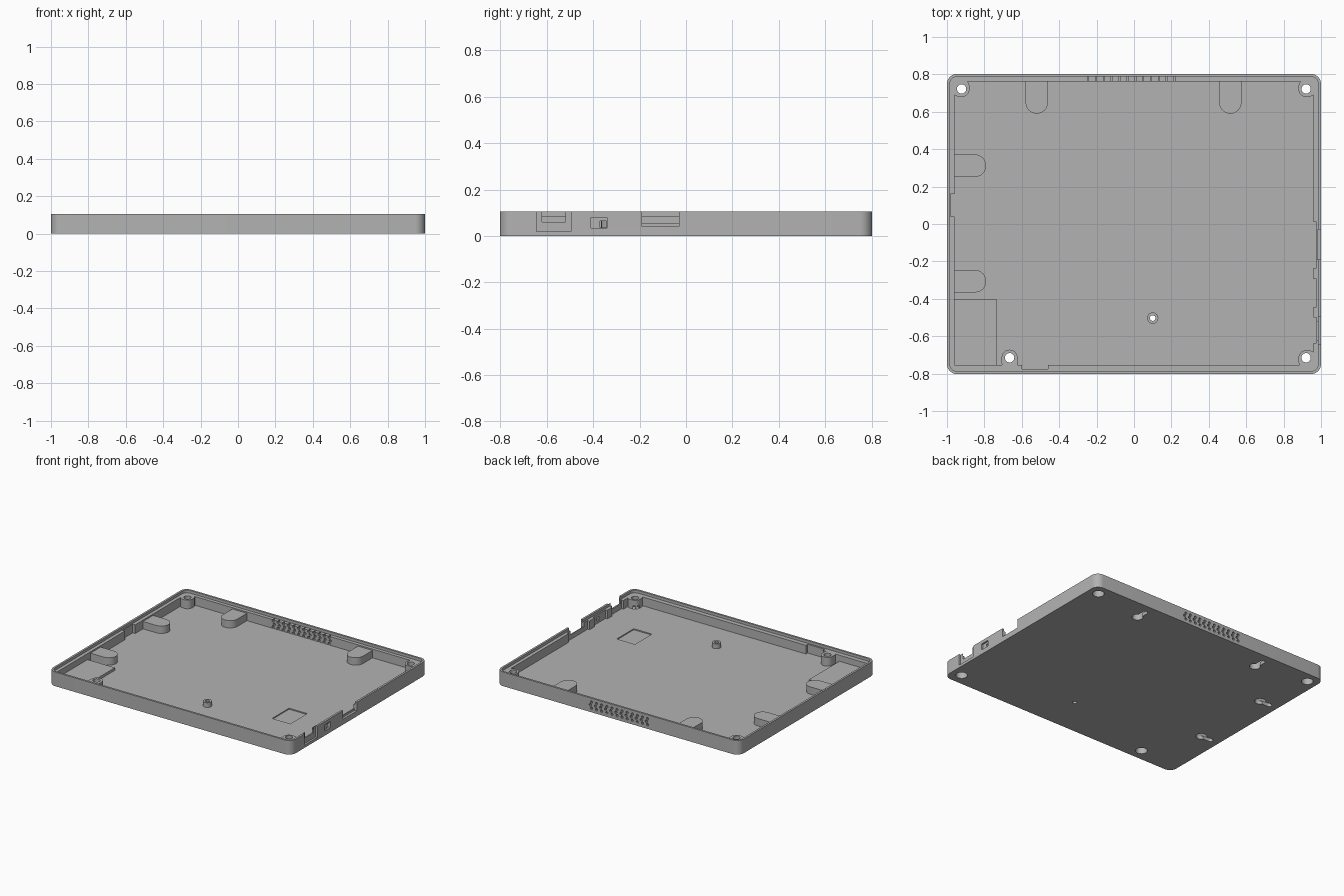
import bpy, bmesh, math
from mathutils import Vector

if "Cube" in bpy.data.objects:
    bpy.data.objects.remove(bpy.data.objects["Cube"], do_unlink=True)

grey = bpy.data.materials.new("plain_grey")
grey.use_nodes = True
colour = (0.45, 0.45, 0.45, 1)
grey.diffuse_color = colour
grey.node_tree.nodes["Principled BSDF"].inputs["Base Color"].default_value = colour

TOP, LEDGE, FLOOR = 0.105, 0.085, 0.02
HX, HY = 1.0, 0.803


def rounded(x0, x1, y0, y1, r=0.0, n=8):
    """Outline of a rectangle with rounded corners."""
    if r == 0:
        return [(x0, y0), (x1, y0), (x1, y1), (x0, y1)]
    corners = [(x1 - r, y1 - r), (x0 + r, y1 - r), (x0 + r, y0 + r), (x1 - r, y0 + r)]
    return [(cx + r * math.cos((q + i / n) * math.pi / 2),
             cy + r * math.sin((q + i / n) * math.pi / 2))
            for q, (cx, cy) in enumerate(corners) for i in range(n + 1)]


def capsule(a, b, r, n=12):
    """Outline of a slot with round ends running from a to b."""
    a, b = Vector(a), Vector(b)
    base = math.atan2((b - a).y, (b - a).x) - math.pi / 2
    ends = [(b, base), (a, base + math.pi)]
    return [(c.x + r * math.cos(t + math.pi * i / n), c.y + r * math.sin(t + math.pi * i / n))
            for c, t in ends for i in range(n + 1)]


def circle(x, y, r, n=24):
    return [(x + r * math.cos(math.tau * i / n), y + r * math.sin(math.tau * i / n))
            for i in range(n)]


def prism(name, outlines, low, high, along_y=False):
    """Extrude outlines upward, or along y when they are drawn in x and z."""
    bm = bmesh.new()
    for pts in outlines:
        place = (lambda u, v, w: (u, w, v)) if along_y else (lambda u, v, w: (u, v, w))
        bottom = [bm.verts.new(place(u, v, low)) for u, v in pts]
        top = [bm.verts.new(place(u, v, high)) for u, v in pts]
        bm.faces.new(bottom)
        bm.faces.new(top)
        for i in range(len(pts)):
            j = (i + 1) % len(pts)
            bm.faces.new((bottom[i], bottom[j], top[j], top[i]))
    bmesh.ops.recalc_face_normals(bm, faces=bm.faces)
    mesh = bpy.data.meshes.new(name)
    bm.to_mesh(mesh)
    bm.free()
    mesh.materials.append(grey)
    obj = bpy.data.objects.new(name, mesh)
    bpy.context.collection.objects.link(obj)
    return obj


tray = prism("case_tray", [rounded(-HX, HX, -HY, HY, 0.055)], 0, TOP)
bpy.context.view_layer.objects.active = tray


def combine(operation, tool):
    mod = tray.modifiers.new(tool.name, "BOOLEAN")
    mod.operation, mod.solver, mod.object = operation, "EXACT", tool
    tool.hide_render = True
    bpy.ops.object.modifier_apply(modifier=mod.name)
    bpy.data.objects.remove(tool, do_unlink=True)


def add(*args):
    combine("UNION", prism(*args))


def cut(*args, **kw):
    combine("DIFFERENCE", prism(*args, **kw))


# Main cavity and the shallow pockets in its walls
cut("cavity", [rounded(-0.96, 0.96, -0.755, 0.762)], FLOOR, 0.2)
cut("wall_pockets", [
    rounded(-0.98, -0.9, 0.04, 0.16),
    rounded(-0.6, -0.46, -0.775, -0.7),
    rounded(0.9, 0.975, -0.235, 0.01),
    rounded(0.9, 0.975, -0.445, -0.295),
    rounded(0.9, 0.975, -0.635, -0.5)], FLOOR, 0.2)
cut("floor_recess", [rounded(0.575, 0.725, -0.42, -0.22)], 0.012, 0.1)

# Raised corner platform
add("platform", [rounded(-0.97, -0.735, -0.765, -0.4)], 0.01, 0.04)

# Screw posts, trimmed later by the ledge cut
add("corner_posts", [
    rounded(-0.972, -0.88, 0.68, 0.775, 0.04),
    rounded(0.88, 0.972, 0.68, 0.775, 0.04),
    rounded(0.88, 0.972, -0.775, -0.675, 0.04)], 0.01, 0.095)
add("inner_post", [capsule((-0.665, -0.74), (-0.665, -0.715), 0.043)], 0.01, 0.095)
add("standoff", [circle(0.1, -0.503, 0.03)], 0.01, 0.055)

# Hanging pads: a hole centre and the direction of its slot
hangers = [((-0.52, 0.65), (0, 1)), ((0.515, 0.65), (0, 1)),
           ((-0.85, 0.312), (-1, 0)), ((-0.85, -0.306), (-1, 0))]
for c, d in hangers:
    c, d = Vector(c), Vector(d)
    add("pad", [capsule(c, c + d * 0.07, 0.06)], 0.01, 0.075)
    side = Vector((-d.y, d.x)) * 0.06
    a, b = c + d * 0.04, c + d * 0.12
    add("pad_root", [[tuple(p) for p in (a - side, b - side, b + side, a + side)]], 0.01, 0.075)
for c, d in hangers:
    c, d = Vector(c), Vector(d)
    cut("keyhole_entry", [circle(*c, 0.037)], -0.1, 0.06)
    cut("keyhole_slot", [capsule(c, c + d * 0.08, 0.018)], -0.1, 0.06)
    cut("keyhole_cavity", [capsule(c, c + d * 0.08, 0.037)], 0.025, 0.06)

# Thin outer lip with a lower ledge inside it
cut("ledge", [rounded(-0.985, 0.985, -0.788, 0.788, 0.04)], LEDGE, 0.2)

# Screw holes with counterbores underneath
screws = [(-0.922, 0.722), (0.92, 0.722), (0.92, -0.715), (-0.665, -0.715)]
cut("screw_holes", [circle(x, y, 0.025) for x, y in screws], -0.1, 0.2)
cut("counterbores", [circle(x, y, 0.04) for x, y in screws], -0.1, 0.045)
cut("standoff_hole", [circle(0.1, -0.503, 0.015)], -0.1, 0.2)

# Connector openings in the side: outer recesses, then through cuts
cut("large_recess", [rounded(0.986, 1.1, -0.645, -0.495)], 0.02, 0.2)
cut("large_notch", [rounded(0.9, 1.1, -0.62, -0.52)], 0.06, 0.2)
cut("switch_recess", [rounded(0.988, 1.1, -0.41, -0.34)], 0.035, 0.08)
cut("switch_hole", [rounded(0.9, 1.1, -0.37, -0.342)], 0.036, 0.065)
cut("slot_recess", [rounded(0.982, 1.1, -0.19, -0.03)], 0.04, 0.2)
cut("slot_notch", [rounded(0.9, 1.1, -0.189, -0.031)], 0.055, 0.2)

# Staggered vent holes in the back wall
vents = [circle(-0.245 + 0.042 * i + 0.01 * (row % 2), 0.03 + 0.023 * row, 0.0095, 10)
         for row in range(3) for i in range(12)]
cut("vents", vents, 0.74, 0.9, along_y=True)

tray.select_set(True)
bpy.ops.object.shade_smooth_by_angle(angle=math.radians(30))
